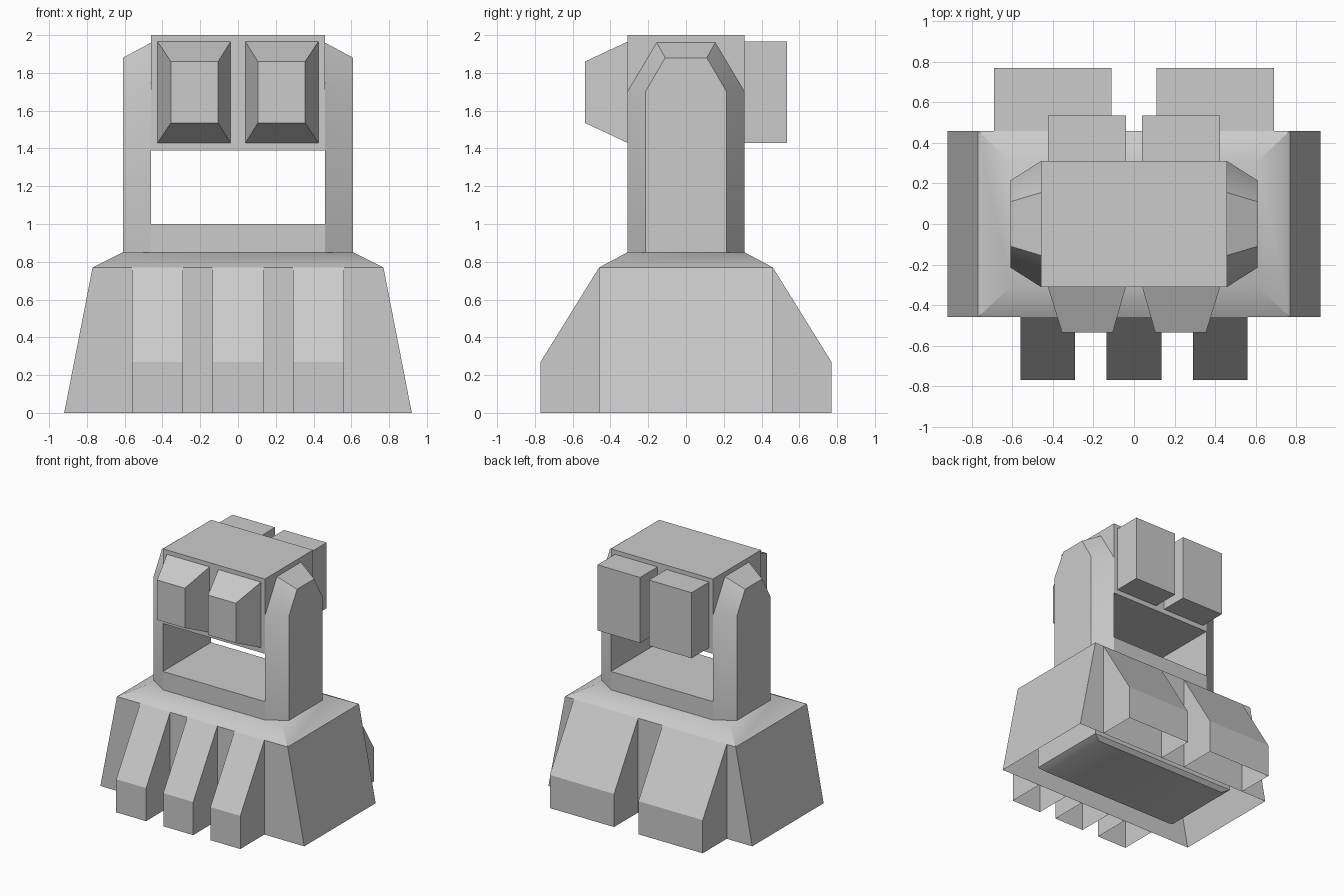
import bpy, math

cube = bpy.data.objects.get("Cube")
if cube:
    bpy.data.objects.remove(cube, do_unlink=True)

stone = bpy.data.materials.new("stone_grey")
stone.use_nodes = True
GREY = (0.6, 0.6, 0.6, 1)
stone.diffuse_color = GREY
stone.node_tree.nodes["Principled BSDF"].inputs["Base Color"].default_value = GREY


def loft(name, rings, bottom=True, top=True):
    """Join matching rings of points with side faces and optional caps."""
    n = len(rings[0])
    verts = [p for ring in rings for p in ring]
    faces = []
    for r in range(len(rings) - 1):
        for i in range(n):
            j = (i + 1) % n
            faces.append((r * n + i, r * n + j, (r + 1) * n + j, (r + 1) * n + i))
    if bottom:
        faces.append(tuple(reversed(range(n))))
    if top:
        faces.append(tuple(range(len(verts) - n, len(verts))))
    mesh = bpy.data.meshes.new(name)
    mesh.from_pydata(verts, [], faces)
    mesh.materials.append(stone)
    obj = bpy.data.objects.new(name, mesh)
    bpy.context.collection.objects.link(obj)
    bpy.ops.object.select_all(action='DESELECT')
    obj.select_set(True)
    bpy.context.view_layer.objects.active = obj
    bpy.ops.object.mode_set(mode='EDIT')
    bpy.ops.mesh.select_all(action='SELECT')
    bpy.ops.mesh.normals_make_consistent(inside=False)
    bpy.ops.object.mode_set(mode='OBJECT')
    bpy.ops.object.shade_smooth_by_angle(angle=math.radians(30))
    return obj


def rect(hx, hy, z):
    return [(-hx, -hy, z), (hx, -hy, z), (hx, hy, z), (-hx, hy, z)]


def upright(x0, x1, z0, z1, y):
    return [(x0, y, z0), (x1, y, z0), (x1, y, z1), (x0, y, z1)]


# Hollow tapered base and the core inside it
loft("base_shell", [rect(.92, .46, 0), rect(.77, .46, .77), rect(.61, .31, .85)],
     bottom=False)
loft("base_core", [rect(.61, .31, .03), rect(.67, .34, .06), rect(.67, .34, .76)])

# Lower sill and upper head between the arms
loft("sill", [rect(.46, .31, .85), rect(.46, .31, 1.0)])
loft("head_block", [rect(.46, .31, 1.39), rect(.46, .31, 2.0)])


# Open-bottomed buttresses on the front and back of the base
def buttress(name, x0, x1, side):
    rings = []
    for y, z in ((.77, 0), (.77, .27), (.46, .77)):
        rings.append([(x0, side * .46, z), (x1, side * .46, z),
                      (x1, side * y, z), (x0, side * y, z)])
    loft(name, rings, bottom=False, top=False)


for label, x in (("right", -.425), ("middle", 0), ("left", .425)):
    buttress("front_buttress_" + label, x - .135, x + .135, -1)


# Chamfered arm outline in the y-z plane
def arm_ring(x, half, half_top, top):
    return [(x, -half, .85), (x, half, .85), (x, half, 1.7),
            (x, half_top, top), (x, -half_top, top), (x, -half, 1.7)]


for label, s in (("left", 1), ("right", -1)):
    buttress("back_buttress_" + label, s * .11, s * .69, 1)
    loft("arm_" + label, [arm_ring(s * .46, .31, .155, 1.96),
                          arm_ring(s * .61, .215, .11, 1.88)])
    # Tapered blocks at the front, plain blocks at the back
    loft("front_stud_" + label, [upright(s * .04, s * .425, 1.43, 1.965, -.31),
                                 upright(s * .105, s * .355, 1.535, 1.86, -.535)])
    loft("back_stud_" + label, [upright(s * .04, s * .425, 1.43, 1.965, .31),
                                upright(s * .04, s * .425, 1.43, 1.965, .535)])
